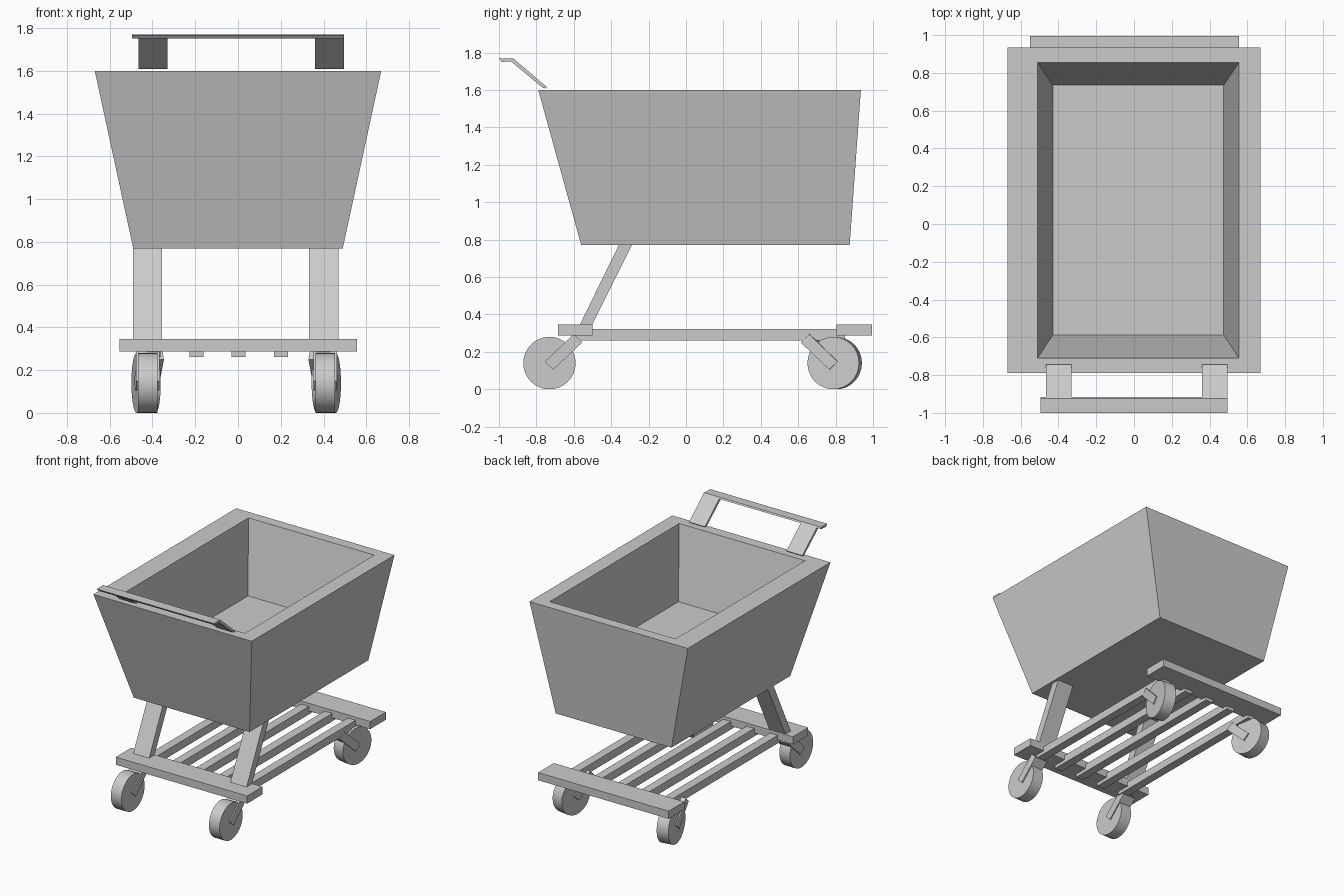
import bpy, bmesh
from math import radians, pi
from mathutils import Matrix, Vector

if "Cube" in bpy.data.objects:
    bpy.data.objects.remove(bpy.data.objects["Cube"])


def make(name, bm):
    bmesh.ops.recalc_face_normals(bm, faces=bm.faces)
    me = bpy.data.meshes.new(name)
    bm.to_mesh(me)
    bm.free()
    ob = bpy.data.objects.new(name, me)
    bpy.context.collection.objects.link(ob)
    return ob


def box(name, x0, x1, y0, y1, z0, z1):
    bm = bmesh.new()
    bmesh.ops.create_cube(bm, size=1)
    for v in bm.verts:
        v.co = Vector(((x0, x1)[v.co.x > 0], (y0, y1)[v.co.y > 0], (z0, z1)[v.co.z > 0]))
    return make(name, bm)


def extrude_x(name, profile, x0, x1):
    """Solid from a (y, z) outline swept between two x positions."""
    bm = bmesh.new()
    a = [bm.verts.new((x0, y, z)) for y, z in profile]
    b = [bm.verts.new((x1, y, z)) for y, z in profile]
    n = len(profile)
    bm.faces.new(a)
    bm.faces.new(b[::-1])
    for i in range(n):
        bm.faces.new((a[i], b[i], b[(i + 1) % n], a[(i + 1) % n]))
    return make(name, bm)


# Basket: rectangular loops from outer bottom, over the rim, down to the inner floor
loops = [(-0.49, 0.49, -0.56, 0.875, 0.77), (-0.67, 0.67, -0.79, 0.935, 1.6),
         (-0.51, 0.555, -0.71, 0.855, 1.6), (-0.43, 0.475, -0.587, 0.735, 1.07)]
bm = bmesh.new()
rings = [[bm.verts.new((x, y, z)) for x, y in ((x0, y0), (x1, y0), (x1, y1), (x0, y1))]
         for x0, x1, y0, y1, z in loops]
bm.faces.new(rings[0])
bm.faces.new(rings[-1])
for lo, hi in zip(rings, rings[1:]):
    for i in range(4):
        j = (i + 1) % 4
        bm.faces.new((lo[i], lo[j], hi[j], hi[i]))
make("basket", bm)

# Handle: flat grip bar and two sloping arms
extrude_x("handle_bar", [(-1.0, 1.768), (-0.925, 1.77), (-0.915, 1.762), (-0.936, 1.753), (-0.985, 1.75)],
          -0.495, 0.495)
arm = [(-0.925, 1.77), (-0.743, 1.615), (-0.75, 1.608), (-0.768, 1.613), (-0.936, 1.753)]
extrude_x("handle_arm_left", arm, -0.465, -0.33)
extrude_x("handle_arm_right", arm, 0.36, 0.495)

# Sloping legs that carry the basket
leg = [(-0.592, 0.295), (-0.345, 0.8), (-0.275, 0.8), (-0.527, 0.295)]
extrude_x("leg_left", leg, -0.49, -0.355)
extrude_x("leg_right", leg, 0.333, 0.47)

# Lower rack: two planks and five slats
box("front_plank", -0.555, 0.557, -0.685, -0.5, 0.287, 0.346)
box("back_plank", -0.55, 0.555, 0.805, 0.995, 0.287, 0.346)
for i in range(5):
    x = (i - 2) * 0.198 + 0.003
    box(f"slat_{i + 1}", x - 0.033, x + 0.033, -0.61, 0.85, 0.261, 0.322)

# Wheels and forks; the back pair is turned slightly
fork = [(-0.02, -0.035), (0.025, 0.008), (-0.13, 0.155), (-0.175, 0.11)]
R = 0.14
for name, x, y, yaw, flip in (("front_left", -0.422, -0.73, 0, -1), ("front_right", 0.408, -0.73, 0, -1),
                              ("back_left", -0.43, 0.795, 10, 1), ("back_right", 0.413, 0.795, -10, 1)):
    place = Matrix.Translation((x, y, R)) @ Matrix.Rotation(radians(yaw), 4, "Z")
    bm = bmesh.new()
    bmesh.ops.create_cone(bm, cap_ends=True, segments=32, radius1=R, radius2=R, depth=0.09,
                          matrix=place @ Matrix.Rotation(pi / 2, 4, "Y"))
    wheel = make(name + "_wheel", bm)
    bpy.context.view_layer.objects.active = wheel
    wheel.select_set(True)
    bpy.ops.object.shade_smooth_by_angle(angle=radians(30))
    wheel.select_set(False)
    f = extrude_x(name + "_fork", [(py * flip, pz) for py, pz in fork], -0.054, 0.054)
    f.data.transform(place)
